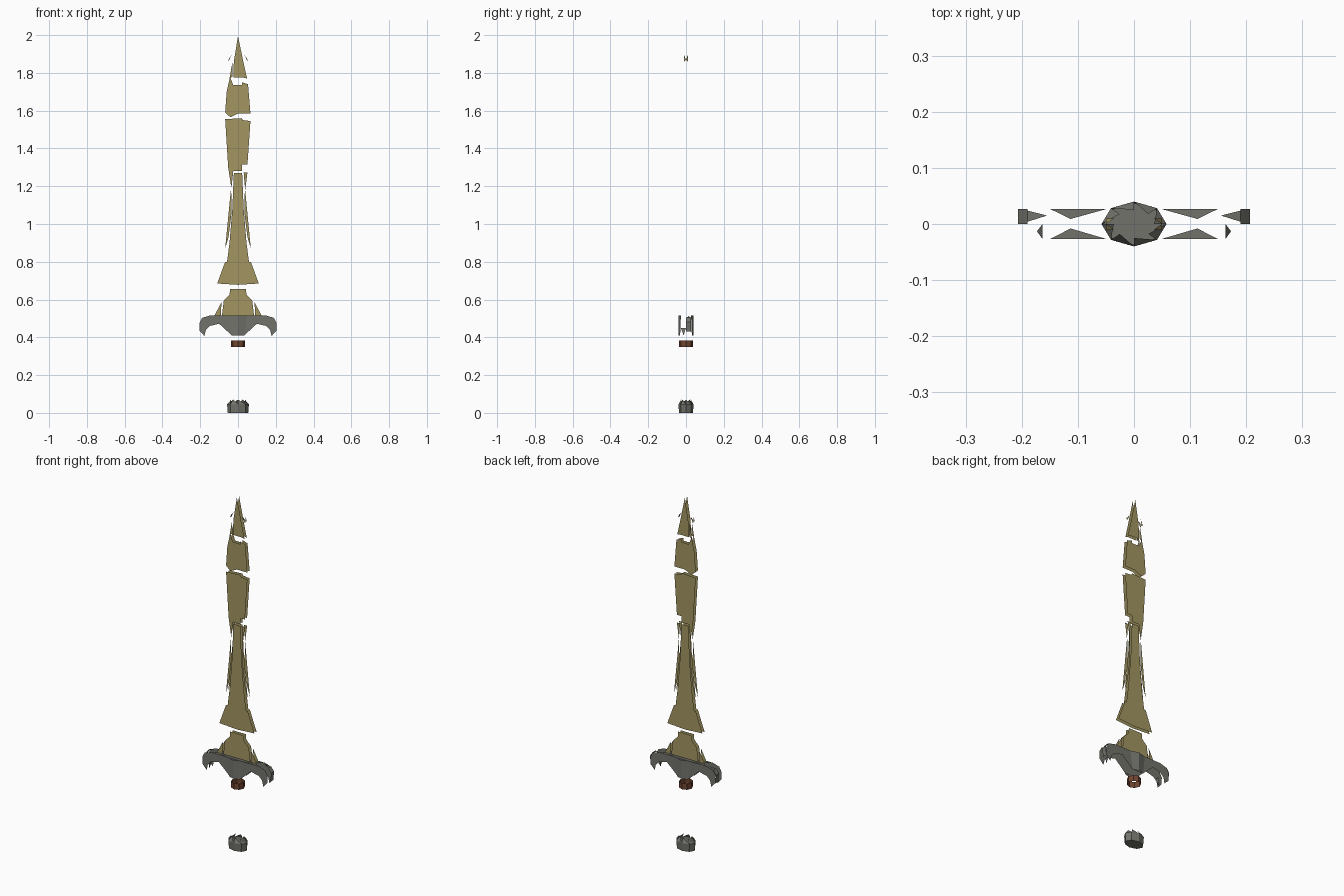
import bpy
from math import cos, sin, pi


def material(name, rgb):
    m = bpy.data.materials.new(name)
    m.diffuse_color = (*rgb, 1)
    return m


GOLD = material("gold", (0.36, 0.30, 0.12))
STEEL = material("steel", (0.17, 0.17, 0.15))
LEATHER = material("leather", (0.16, 0.06, 0.03))


def build(name, polys, mat):
    """One flat-faced object from a list of separate 3D polygons."""
    verts, faces = [], []
    for p in polys:
        faces.append(list(range(len(verts), len(verts) + len(p))))
        verts += p
    me = bpy.data.meshes.new(name)
    me.from_pydata(verts, [], faces)
    me.materials.append(mat)
    ob = bpy.data.objects.new(name, me)
    bpy.context.collection.objects.link(ob)
    return ob


def sheets(outlines, y):
    """Front and back copies of x-z outlines."""
    out = []
    for o in outlines:
        out.append([(x, -y, z) for x, z in o])
        out.append([(x, y, z) for x, z in reversed(o)])
    return out


def both(outlines):
    """Outlines plus their left-right mirror."""
    return outlines + [[(-p[0], *p[1:]) for p in reversed(o)] for o in outlines]


# Blade: flat broken plates on two parallel planes
T = 0.01
build("blade_tip", sheets([
    [(0, 1.995), (0.028, 1.86), (0.048, 1.77), (0.03, 1.775), (-0.025, 1.775), (-0.022, 1.86)],
    [(-0.03, 1.855), (-0.028, 1.78), (-0.045, 1.77)],
], T), GOLD)
build("tip_barbs", both([
    [(0.035, -T, 1.895), (0.05, -T, 1.86), (0.05, 0, 1.87)],
    [(0.035, T, 1.895), (0.05, T, 1.86), (0.05, 0, 1.87)],
]), GOLD)
build("blade_upper", sheets([
    [(-0.042, 1.78), (-0.025, 1.735), (0.022, 1.735), (0.022, 1.75), (0.053, 1.74),
     (0.066, 1.585), (0.0, 1.585), (-0.04, 1.565), (-0.068, 1.59), (-0.06, 1.7)],
], T), GOLD)
build("blade_middle", sheets([
    [(-0.068, 1.555), (0.02, 1.56), (0.025, 1.55), (0.066, 1.545), (0.05, 1.315),
     (0.022, 1.315), (0.022, 1.28), (-0.025, 1.28), (-0.035, 1.19), (-0.052, 1.3)],
], T), GOLD)
build("blade_lower", sheets([
    [(-0.022, 1.27), (0.022, 1.27), (0.03, 1.08), (0.045, 0.9), (0.058, 0.8), (0.068, 0.8),
     (0.11, 0.685), (0, 0.678), (-0.11, 0.685), (-0.068, 0.8), (-0.058, 0.8), (-0.045, 0.9),
     (-0.03, 1.08)],
    *both([[(0.036, 1.2), (0.068, 0.87), (0.05, 0.93), (0.035, 1.05)]]),
    [(0.03, 1.272), (0.05, 1.272), (0.038, 1.18)],
], T), GOLD)
build("blade_base", sheets([
    [(-0.042, 0.655), (0.042, 0.655), (0.045, 0.625), (0.075, 0.595), (0.085, 0.515),
     (-0.085, 0.515), (-0.075, 0.595), (-0.045, 0.625)],
    *both([[(0.088, 0.585), (0.125, 0.515), (0.09, 0.515)]]),
], T), GOLD)

# Guard: front and back plates with hooked arms
G = 0.027
build("guard_plates", sheets([
    [(-0.13, 0.515), (0.13, 0.515), (0.1, 0.472), (0.035, 0.412), (-0.035, 0.412), (-0.1, 0.472)],
    *both([[(0.13, 0.515), (0.15, 0.515), (0.19, 0.503), (0.205, 0.475), (0.203, 0.435),
            (0.178, 0.407), (0.17, 0.44), (0.15, 0.46), (0.1, 0.472)]]),
], G), STEEL)
build("guard_boss", both([
    [(0, s * 0.04, 0.515), (0, s * 0.04, 0.41), (0.033, s * 0.031, 0.41), (0.048, s * G, 0.515)]
    for s in (-1, 1)]), STEEL)
build("guard_top", both([
    [(0.048, G, 0.515), (0.15, G, 0.515), (0.113, 0.009, 0.515)],
    [(0.048, -G, 0.515), (0.15, -G, 0.515), (0.113, -0.008, 0.515)],
]), STEEL)
build("guard_ends", both([
    [(0.19, 0, 0.505), (0.207, 0, 0.48), (0.207, G, 0.48), (0.19, G, 0.505)],
    [(0.207, 0, 0.48), (0.203, 0, 0.432), (0.203, G, 0.432), (0.207, G, 0.48)],
    [(0.19, 0.004, 0.505), (0.19, 0.024, 0.505), (0.155, 0.015, 0.513)],
    [(0.163, 0, 0.45), (0.173, -0.013, 0.41), (0.163, -G, 0.45)],
]), STEEL)


def octagon(rx, ry, z):
    return [(rx * cos(i * pi / 4), ry * sin(i * pi / 4), z) for i in range(8)]


def band(a, b):
    return [[a[i], a[(i + 1) % 8], b[(i + 1) % 8], b[i]] for i in range(8)]


# Grip collar: open eight-sided band
build("grip_collar", band(octagon(0.036, 0.036, 0.348), octagon(0.036, 0.036, 0.382)), LEATHER)

# Pommel: eight-sided cup with inward-leaning points
low, mid = octagon(0.054, 0.037, 0), octagon(0.058, 0.04, 0.045)
top = octagon(0.036, 0.025, 0.07)
points = [[mid[i], mid[(i + 1) % 8], top[i]] for i in range(8)]
build("pommel", band(low, mid) + points + [low[::-1]], STEEL)
